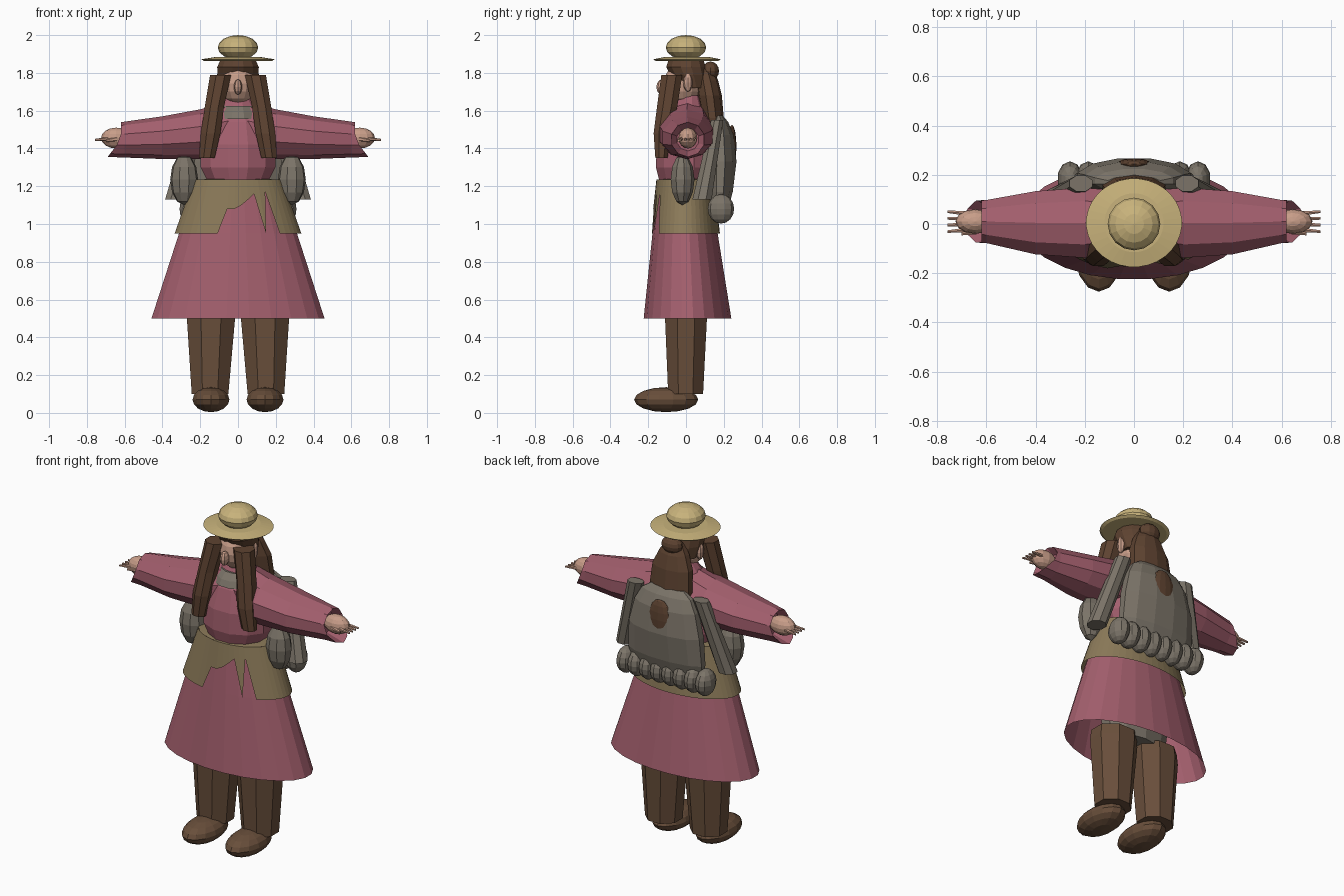
import bpy, bmesh
from math import sin, cos, pi
from mathutils import Vector

cube = bpy.data.objects.get("Cube")
if cube:
    bpy.data.objects.remove(cube, do_unlink=True)


def material(name, r, g, b):
    m = bpy.data.materials.new(name)
    m.use_nodes = True
    m.diffuse_color = (r, g, b, 1)
    m.node_tree.nodes["Principled BSDF"].inputs["Base Color"].default_value = (r, g, b, 1)
    return m


ROSE = material("rose cloth", .37, .115, .155)
TAN = material("tan cloth", .26, .195, .10)
STRAW = material("straw", .58, .45, .20)
BROWN = material("brown leather", .14, .077, .043)
HAIR = material("brown hair", .11, .055, .030)
GREY = material("grey canvas", .20, .175, .14)
SKIN = material("skin", .58, .34, .25)


def finish(name, bm, mat):
    bmesh.ops.recalc_face_normals(bm, faces=bm.faces)
    mesh = bpy.data.meshes.new(name)
    bm.to_mesh(mesh)
    bm.free()
    mesh.materials.append(mat)
    ob = bpy.data.objects.new(name, mesh)
    bpy.context.collection.objects.link(ob)
    return ob


def ellipsoid(name, centre, radii, mat, segs=12, rings=8):
    bm = bmesh.new()
    bmesh.ops.create_uvsphere(bm, u_segments=segs, v_segments=rings, radius=1)
    for v in bm.verts:
        v.co = Vector(c + r * k for c, r, k in zip(centre, radii, v.co))
    return finish(name, bm, mat)


def loft(name, rings, mat, sides=8, axis="z", caps=True, shift=None):
    """Skin elliptical rings (centre, radius, radius) stacked along an axis."""
    bm = bmesh.new()
    loops = []
    for n, (c, ru, rv) in enumerate(rings):
        loop = []
        for i in range(sides):
            a = 2 * pi * (i + .5) / sides
            u, v = ru * cos(a), rv * sin(a)
            off = Vector((u, v, 0)) if axis == "z" else Vector((0, u, v))
            if shift:
                off += shift(n, i, a)
            loop.append(bm.verts.new(Vector(c) + off))
        loops.append(loop)
    for lo, hi in zip(loops, loops[1:]):
        for i in range(sides):
            j = (i + 1) % sides
            bm.faces.new((lo[i], lo[j], hi[j], hi[i]))
    if caps:
        bm.faces.new(loops[0])
        bm.faces.new(loops[-1])
    return finish(name, bm, mat)


# Straw hat
ellipsoid("hat_crown", (0, 0, 1.935), (.107, .107, .065), STRAW, 16, 8)
loft("hat_brim", [((0, .005, 1.862), .18, .165), ((0, .005, 1.872), .195, .18),
                  ((0, .005, 1.884), .12, .12)], STRAW, 32)

# Head and face
ellipsoid("head", (0, -.015, 1.745), (.092, .1, .115), SKIN)
ellipsoid("nose", (0, -.125, 1.725), (.022, .032, .042), SKIN, 8, 6)

# Hair
loft("hair_cap", [((0, .035, 1.72), .095, .08), ((0, .015, 1.79), .112, .1),
                  ((0, 0, 1.83), .114, .108), ((0, 0, 1.872), .095, .095)], HAIR, 12)
loft("back_hair", [((0, .14, 1.42), .11, .04), ((0, .14, 1.56), .135, .06),
                   ((0, .125, 1.68), .125, .065), ((0, .11, 1.76), .09, .06),
                   ((0, .1, 1.82), .05, .04)], HAIR, 10)
ellipsoid("hair_bun", (0, .13, 1.81), (.065, .045, .05), HAIR)

# Dress body, collar, skirt
loft("bodice", [((0, 0, 1.225), .165, .145), ((0, 0, 1.3), .205, .165),
                ((0, 0, 1.42), .205, .16), ((0, .005, 1.54), .165, .13),
                ((0, .01, 1.62), .105, .085), ((0, .015, 1.68), .06, .06)], ROSE, 12)
loft("collar", [((0, 0, 1.555), .13, .135), ((0, 0, 1.59), .115, .118),
                ((0, .005, 1.625), .095, .09)], GREY, 12)
loft("skirt", [((0, .008, .5), .462, .234), ((0, -.005, .95), .315, .174),
               ((0, -.005, 1.235), .215, .142)], ROSE, 24, caps=False)

# Overskirt with a torn front hem
COLS = 48
TORN = {-2: .13, -1: .13, 0: .15, 1: .18, 2: .21, 4: .22}


def torn_hem(ring, i, a):
    if ring:
        return Vector((0, 0, 0))
    lift = TORN.get(i - COLS * 3 // 4, 0)
    inward = lift / .285
    return Vector((-.1 * inward * cos(a), -.035 * inward * sin(a), lift))


loft("overskirt", [((0, -.005, .95), .336, .185), ((0, -.005, 1.235), .235, .152)],
     TAN, COLS, caps=False, shift=torn_hem)
loft("overskirt_waist", [((0, -.005, 1.234), .234, .151), ((0, -.005, 1.238), .16, .13)],
     TAN, 24)
loft("hips", [((0, 0, .54), .2, .1), ((0, 0, .7), .22, .11), ((0, 0, .95), .19, .11)], GREY, 10)


# Lower edge of each sleeve hangs past the wrist
def droop(side):
    def shift(ring, i, a):
        out = .07 * max(0, -sin(a)) if ring == 4 else 0
        return Vector((side * out, 0, 0))
    return shift


for side, label in ((1, "left"), (-1, "right")):
    # Arm and hand
    loft(label + "_sleeve", [((side * .05, .01, 1.5), .13, .15), ((side * .2, .005, 1.475), .15, .132),
                             ((side * .4, .005, 1.457), .135, .113), ((side * .6, .01, 1.447), .092, .095),
                             ((side * .62, .01, 1.447), .09, .092), ((side * .58, .01, 1.447), .06, .06)],
         ROSE, 10, "x", shift=droop(side))
    ellipsoid(label + "_hand", (side * .645, .01, 1.455), (.08, .05, .055), SKIN)
    for k in range(4):
        y = .05 - .027 * k
        loft(f"{label}_finger_{k + 1}", [((side * .67, .01 + (y - .01) * .8, 1.452), .011, .011),
                                         ((side * .758, y, 1.445), .006, .006)], SKIN, 6, "x")
    loft(label + "_thumb", [((side * .64, -.03, 1.45), .014, .014),
                            ((side * .70, -.04, 1.44), .007, .007)], SKIN, 6, "x")

    # Leg and shoe
    loft(label + "_leg", [((side * .148, -.002, .1), .105, .1), ((side * .143, 0, .5), .138, .12),
                          ((side * .14, 0, .56), .135, .115)], BROWN, 8)
    ellipsoid(label + "_shoe", (side * .143, -.105, .07), (.1, .17, .066), BROWN, 14, 8)

    # Ear and long front lock
    ellipsoid(label + "_ear", (side * .1, .01, 1.75), (.02, .025, .05), SKIN, 8, 6)
    loft(label + "_front_lock", [((side * .165, -.13, 1.35), .045, .035), ((side * .145, -.125, 1.48), .056, .05),
                                 ((side * .125, -.1, 1.62), .055, .058), ((side * .092, -.075, 1.79), .06, .06)],
         HAIR, 8)

    # Pouch and rolled tube at the side of the pack
    ellipsoid(label + "_pouch", (side * .285, -.02, 1.235), (.075, .065, .135), GREY, 9, 6)
    loft(label + "_rolled_tube", [((side * .335, .085, 1.13), .055, .055),
                                  ((side * .215, .165, 1.55), .05, .035)], GREY, 8)

# Backpack with bedroll and patch
loft("backpack", [((0, .17, 1.1), .235, .06), ((0, .18, 1.17), .25, .07), ((0, .185, 1.33), .24, .085),
                  ((0, .18, 1.47), .205, .075), ((0, .175, 1.54), .165, .05), ((0, .17, 1.575), .11, .025)],
     GREY, 12)
ellipsoid("backpack_patch", (0, .243, 1.41), (.075, .024, .115), HAIR, 12, 8)
ROLLS = 8
for k in range(ROLLS):
    x = -.26 + .52 * k / (ROLLS - 1)
    ellipsoid(f"bedroll_{k + 1}", (x, .185, 1.08), (.052, .07, .078), GREY, 10, 8)
